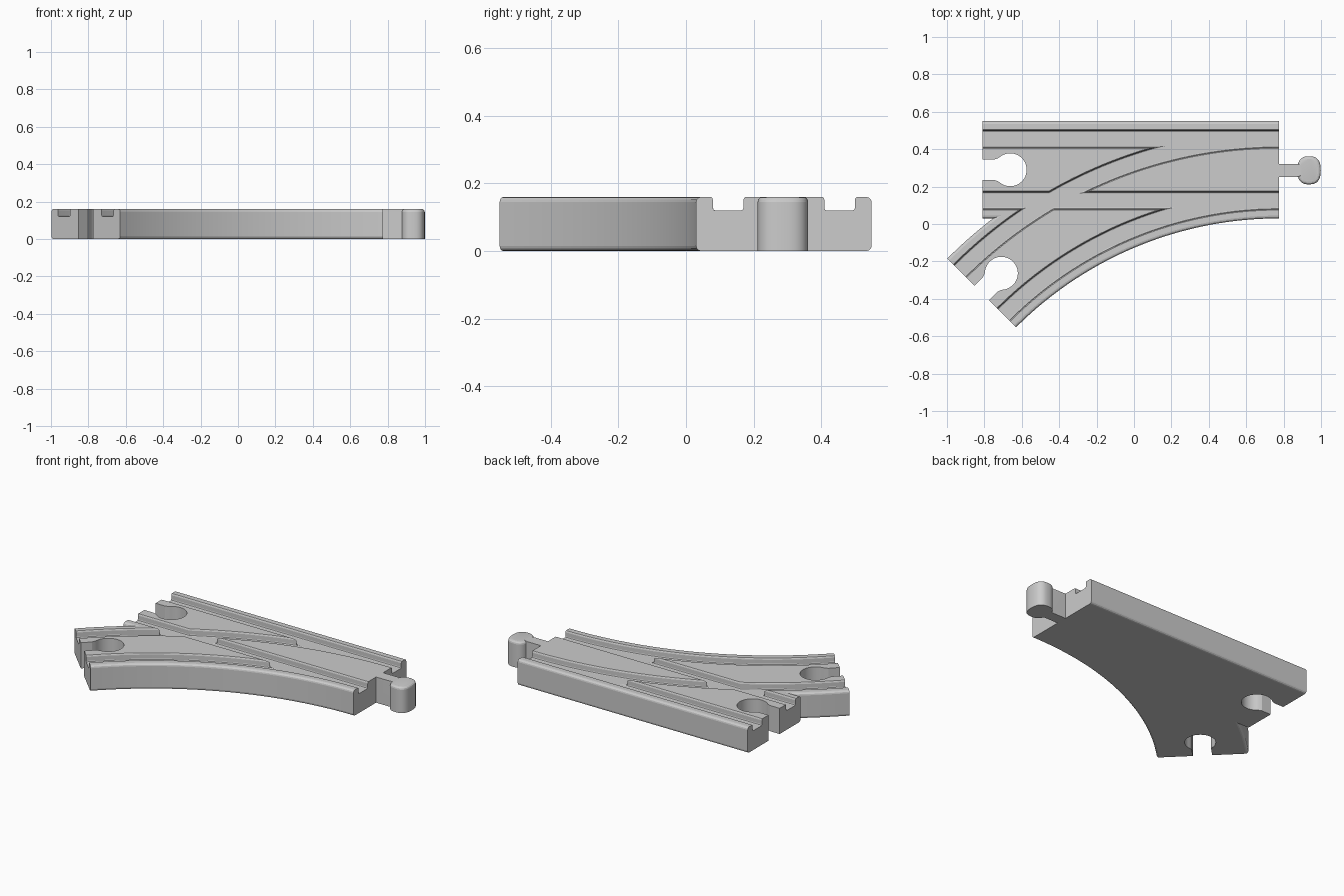
import bpy, bmesh, math

cube = bpy.data.objects.get("Cube")
if cube:
    bpy.data.objects.remove(cube, do_unlink=True)

# Main dimensions
H = 0.16                       # track height
ROUND = 0.015                  # rounding of the rims
LEFT, RIGHT = -0.81, 0.775     # ends of the straight track
MID, HALF = 0.29, 0.26         # centre line and half width of the straight track
R = 2.247                      # centre line radius of the branch
CY = MID - R                   # y of the branch's turning centre
END = math.pi / 4              # sweep of the branch
RAIL = 0.165                   # groove distance from the centre line

grey = bpy.data.materials.new("plain_grey")
grey.use_nodes = True
grey.diffuse_color = (0.604, 0.604, 0.604, 1)
grey.node_tree.nodes["Principled BSDF"].inputs["Base Color"].default_value = grey.diffuse_color


def arc_point(radius, angle):
    return (RIGHT - radius * math.sin(angle), CY + radius * math.cos(angle))


def arc(radius, start, end, steps):
    return [arc_point(radius, start + (end - start) * i / steps) for i in range(steps + 1)]


def loft(name, layers):
    """Closed solid through rings of 3D points, with flat caps."""
    bm = bmesh.new()
    rings = [[bm.verts.new(p) for p in layer] for layer in layers]
    n = len(rings[0])
    for a, b in zip(rings, rings[1:]):
        for i in range(n):
            j = (i + 1) % n
            bm.faces.new((a[i], a[j], b[j], b[i]))
    bm.faces.new(rings[0][::-1])
    bm.faces.new(rings[-1])
    bm.normal_update()
    if bm.calc_volume(signed=True) < 0:
        bmesh.ops.reverse_faces(bm, faces=bm.faces[:])
    mesh = bpy.data.meshes.new(name)
    bm.to_mesh(mesh)
    bm.free()
    mesh.materials.append(grey)
    ob = bpy.data.objects.new(name, mesh)
    bpy.context.collection.objects.link(ob)
    return ob


def at_height(outline, z):
    return [(x, y, z) for x, y in outline]


def rim():
    """Inset and drop of each step of a rounded rim, from the wall inward."""
    for i in range(4):
        t = math.pi / 6 * i
        yield ROUND * (1 - math.cos(t)), ROUND * (1 - math.sin(t))


def groove_cutter(name, frames):
    """Sweep the wheel groove section along (point, sideways direction) frames."""
    side = [(0.056, 0.17), (0.052, 0.1615), (0.047, 0.157), (0.045, 0.151),
            (0.045, 0.127), (0.043, 0.122), (0.038, 0.12)]
    section = side + [(-u, z) for u, z in reversed(side)]
    return loft(name, [[(p[0] + d[0] * u, p[1] + d[1] * u, z) for u, z in section]
                       for p, d in frames])


def socket_cutter(name, origin, angle):
    """Keyhole opening at a track end, pointing inward along the angle."""
    outline = [(-0.05, -0.055), (0.065, -0.055), (0.083, -0.062)]
    for i in range(33):
        a = math.radians(-130 + 260 * i / 32)
        outline.append((0.148 + 0.088 * math.cos(a), 0.088 * math.sin(a)))
    outline += [(0.083, 0.062), (0.065, 0.055), (-0.05, 0.055)]
    c, s = math.cos(angle), math.sin(angle)
    placed = [(origin[0] + u * c - v * s, origin[1] + u * s + v * c) for u, v in outline]
    return loft(name, [at_height(placed, -0.1), at_height(placed, 0.3)])


def shade(ob):
    bpy.ops.object.select_all(action='DESELECT')
    ob.select_set(True)
    bpy.context.view_layer.objects.active = ob
    bpy.ops.object.shade_smooth_by_angle(angle=math.radians(14))


def body_outline(inset):
    """Straight bar joined with the curved branch; the track ends stay square."""
    half = HALF - inset
    fork = math.acos((R - half) / (R + half))
    return ([(RIGHT, MID + half), (LEFT, MID + half), (LEFT, MID - half)]
            + arc(R + half, fork, END, 12) + arc(R - half, END, 0, 48))


# Track body with rounded long edges
steps = list(rim())
body = loft("track_body",
            [at_height(body_outline(i), d) for i, d in reversed(steps)]
            + [at_height(body_outline(i), H - d) for i, d in steps])

# Wheel grooves and end sockets
cutters = []
for sign in (-1, 1):
    y = MID + sign * RAIL
    cutters.append(groove_cutter("straight_groove_cutter",
                                 [((x, y), (0, 1)) for x in (LEFT - 0.06, RIGHT + 0.06)]))
    angles = [-0.013 + (END + 0.04) * i / 52 for i in range(53)]
    cutters.append(groove_cutter("curved_groove_cutter",
                                 [(arc_point(R + sign * RAIL, a), (-math.sin(a), math.cos(a)))
                                  for a in angles]))
cutters.append(socket_cutter("straight_socket_cutter", (LEFT, MID), 0))
# The branch heads down and to the left, so its socket points up and to the right
cutters.append(socket_cutter("curved_socket_cutter", arc_point(R, END), END))

bpy.context.view_layer.objects.active = body
for cutter in cutters:
    cutter.hide_render = True
    mod = body.modifiers.new("cut", 'BOOLEAN')
    mod.operation = 'DIFFERENCE'
    mod.solver = 'EXACT'
    mod.object = cutter
    bpy.ops.object.modifier_apply(modifier=mod.name)
    bpy.data.objects.remove(cutter, do_unlink=True)
shade(body)


def peg_outline(inset):
    """Narrow neck with a rounded, blunt head; only the head is inset."""
    head = []
    for i in range(37):
        a = (math.pi - 0.38) * (i / 18 - 1)
        c, s = math.cos(a), math.sin(a)
        head.append((0.936 + (0.0625 - inset) * math.copysign(abs(c) ** 0.77, c),
                     MID - 0.003 + (0.075 - inset) * math.copysign(abs(s) ** 0.77, s)))
    low, high = MID - 0.038, MID + 0.032
    return [(RIGHT, low), (0.873, low)] + head + [(0.873, high), (RIGHT, high)]


# Connector peg with a rounded top rim
peg = loft("connector_peg", [at_height(peg_outline(0), 0)]
           + [at_height(peg_outline(i), H - d) for i, d in steps])
shade(peg)
